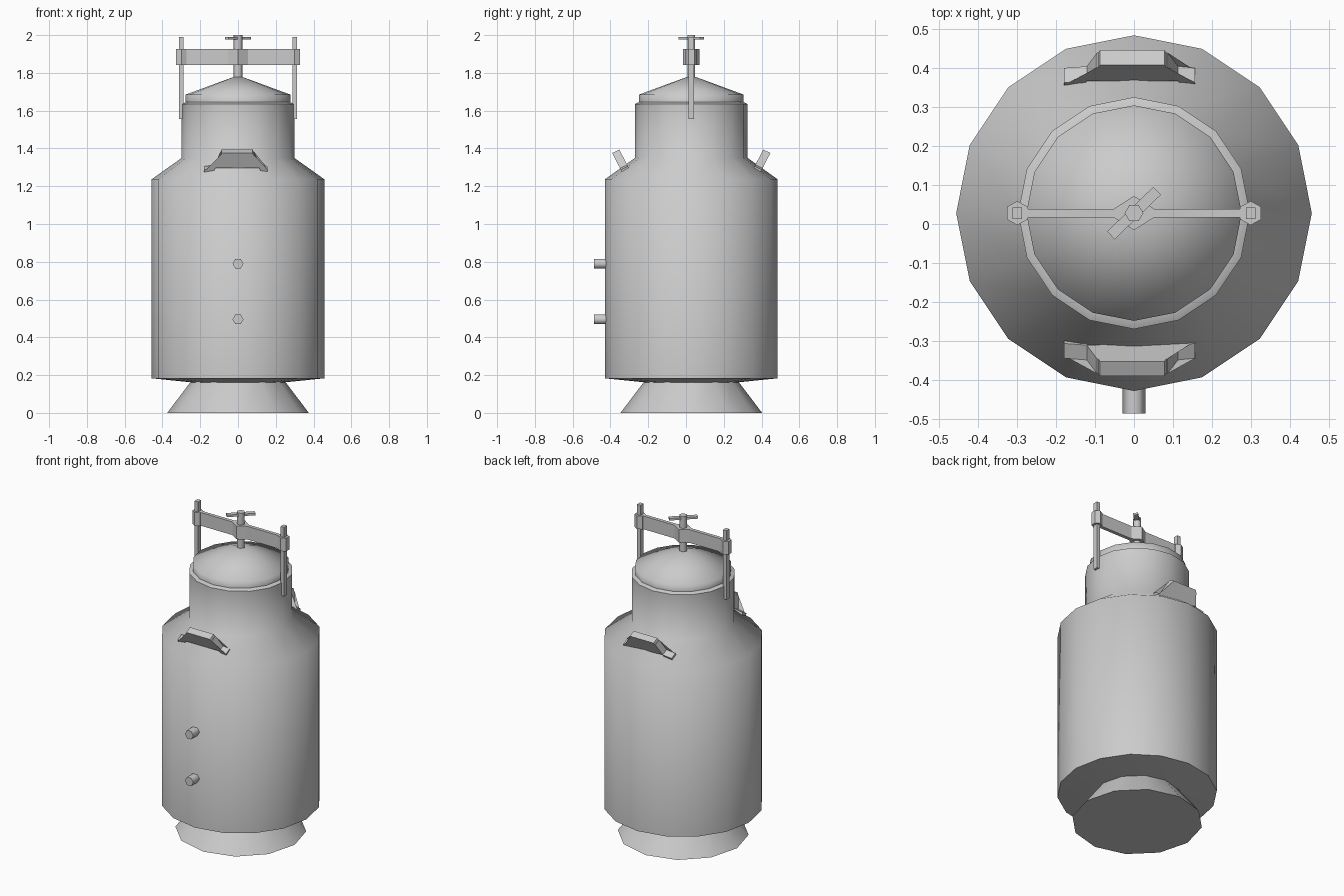
import bpy, bmesh, math
from mathutils import Vector, Matrix

if "Cube" in bpy.data.objects:
    bpy.data.objects.remove(bpy.data.objects["Cube"])

CY = 0.028  # vessel axis offset in y


def finish(name, bm, smooth=None):
    bmesh.ops.recalc_face_normals(bm, faces=bm.faces)
    me = bpy.data.meshes.new(name)
    bm.to_mesh(me)
    bm.free()
    ob = bpy.data.objects.new(name, me)
    bpy.context.collection.objects.link(ob)
    if smooth:
        bpy.ops.object.select_all(action='DESELECT')
        ob.select_set(True)
        bpy.context.view_layer.objects.active = ob
        bpy.ops.object.shade_smooth_by_angle(angle=math.radians(smooth))
    return ob


def lathe(name, profile, sides, smooth):
    """Revolve (radius, z) points about the vessel axis."""
    bm = bmesh.new()
    vs = [bm.verts.new((r, 0, z)) for r, z in profile]
    es = [bm.edges.new(p) for p in zip(vs, vs[1:])]
    bmesh.ops.spin(bm, geom=vs + es, axis=(0, 0, 1), cent=(0, 0, 0),
                   steps=sides, angle=math.tau)
    bmesh.ops.remove_doubles(bm, verts=bm.verts, dist=1e-4)
    bmesh.ops.translate(bm, verts=bm.verts, vec=(0, CY, 0))
    return finish(name, bm, smooth)


def box(name, size, loc, angle=0):
    bm = bmesh.new()
    m = (Matrix.Translation(loc) @ Matrix.Rotation(angle, 4, 'Z')
         @ Matrix.Diagonal((*size, 1)))
    bmesh.ops.create_cube(bm, size=1, matrix=m)
    return finish(name, bm)


def hex_rod(name, radius, length, matrix, smooth=65):
    bm = bmesh.new()
    m = matrix @ Matrix.Rotation(math.radians(30), 4, 'Z')
    bmesh.ops.create_cone(bm, cap_ends=True, segments=6, radius1=radius, radius2=radius,
                          depth=length, matrix=m)
    # turn so that corners lie on the local x axis
    far = max((matrix.inverted() @ v.co for v in bm.verts), key=lambda c: c.x)
    a = -math.atan2(far.y, far.x)
    bm.transform(matrix @ Matrix.Rotation(a, 4, 'Z') @ matrix.inverted())
    return finish(name, bm, smooth)


def extrude_outline(name, pts, vec):
    bm = bmesh.new()
    f = bm.faces.new([bm.verts.new(p) for p in pts])
    g = bmesh.ops.extrude_face_region(bm, geom=[f], use_keep_orig=True)["geom"]
    bmesh.ops.translate(bm, vec=vec, verts=[e for e in g if isinstance(e, bmesh.types.BMVert)])
    return finish(name, bm)


# vessel: foot, body with shoulder and neck, lid
lathe("foot", [(0, 0), (0.375, 0), (0.25, 0.165), (0, 0.165)], 12, 50)
lathe("body", [(0, 0.155), (0.25, 0.162), (0.457, 0.183), (0.457, 1.237), (0.298, 1.35),
               (0.298, 1.635), (0.277, 1.645), (0, 1.645)], 16, 60)
lathe("lid", [(0, 1.64), (0.277, 1.64), (0.277, 1.685), (0, 1.787)], 16, 75)

# drain pipes on the front
for name, z in (("lower_pipe", 0.495), ("upper_pipe", 0.79)):
    hex_rod(name, 0.029, 0.087,
            Matrix.Translation((0, -0.4435, z)) @ Matrix.Rotation(math.pi / 2, 4, 'X'))

# carrying handles: bent flat strips leaning outward, mirrored front to back
strip = [(-0.18, 0), (-0.118, 0.01), (-0.087, 0.1), (0.078, 0.1), (0.11, 0.01), (0.157, 0)]
strip += [(0.157, -0.014), (0.118, -0.004), (0.086, 0.086),
          (-0.095, 0.086), (-0.126, -0.004), (-0.18, -0.014)]
for name, s in (("back_handle", 1), ("front_handle", -1)):
    pts = [(x, CY + s * (0.335 + 0.46 * h), 1.305 + 0.888 * h) for x, h in strip]
    extrude_outline(name, pts, Vector((0, s * 0.038, -0.018)))

# clamp posts
for name, x in (("left_post", -0.3), ("right_post", 0.3)):
    box(name, (0.024, 0.03, 0.435), (x, CY, 1.7725))

# crossbar: widened at the middle and at both ends
half = [(0.327, 0), (0.327, 0.016), (0.3, 0.031), (0.273, 0.016), (0.273, 0.011),
        (0.052, 0.011), (0, 0.044)]
upper = half + [(-x, y) for x, y in half[-2::-1]]
outline = upper + [(x, -y) for x, y in upper[-2:0:-1]]
extrude_outline("crossbar", [(x, CY + y, 1.843) for x, y in outline], Vector((0, 0, 0.083)))

# clamping screw and its turning bar
hex_rod("screw", 0.024, 0.235, Matrix.Translation((0, CY, 1.8825)))
box("turning_bar", (0.165, 0.028, 0.013), (0, CY, 1.984), math.radians(44))
